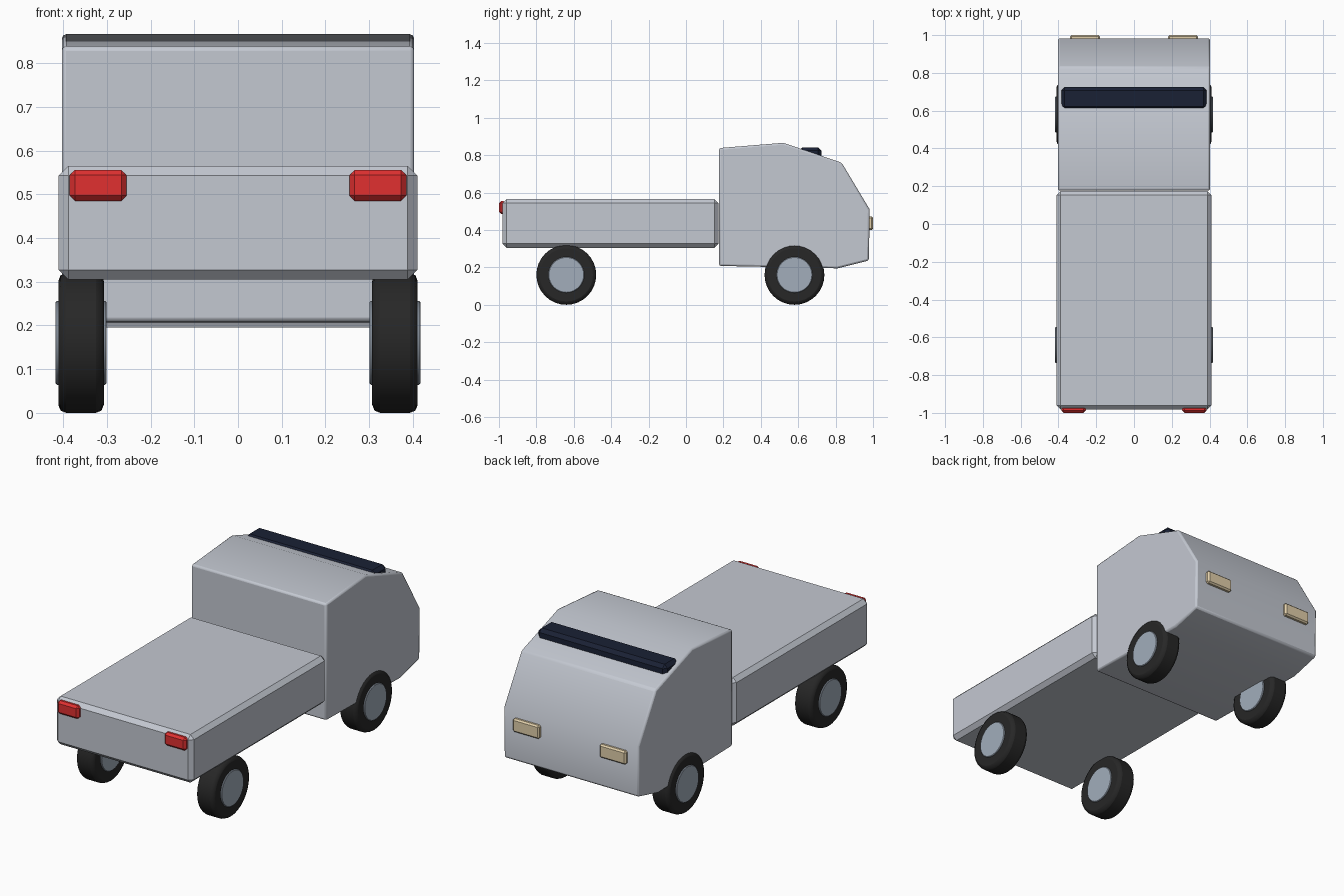
import bpy, bmesh, math
from mathutils import Matrix

if "Cube" in bpy.data.objects:
    bpy.data.objects.remove(bpy.data.objects["Cube"])


def material(name, rgb):
    m = bpy.data.materials.new(name)
    m.diffuse_color = (*rgb, 1)
    m.use_nodes = True
    m.node_tree.nodes["Principled BSDF"].inputs["Base Color"].default_value = m.diffuse_color
    return m


RUBBER = material("rubber", (0.02, 0.02, 0.02))
METAL = material("hub_metal", (0.36, 0.42, 0.5))
GLASS = material("dark_glass", (0.01, 0.015, 0.035))
RED = material("red_lens", (0.75, 0.03, 0.03))
AMBER = material("warm_lens", (0.75, 0.62, 0.4))
PAINT = material("grey_paint", (0.55, 0.58, 0.64))


def finish(name, bm, mat, bevel=0, segments=1, smooth=None):
    bmesh.ops.recalc_face_normals(bm, faces=bm.faces)
    me = bpy.data.meshes.new(name)
    bm.to_mesh(me)
    bm.free()
    me.materials.append(mat)
    ob = bpy.data.objects.new(name, me)
    bpy.context.collection.objects.link(ob)
    if bevel:
        mod = ob.modifiers.new("bevel", "BEVEL")
        mod.width, mod.segments = bevel, segments
        mod.limit_method = 'ANGLE'
        mod.angle_limit = math.radians(40)
    if smooth:
        bpy.ops.object.select_all(action='DESELECT')
        ob.select_set(True)
        bpy.context.view_layer.objects.active = ob
        bpy.ops.object.shade_smooth_by_angle(angle=math.radians(smooth))
    return ob


def box(name, x, y, z, mat, bevel):
    bm = bmesh.new()
    bmesh.ops.create_cube(bm, size=1)
    for v in bm.verts:
        v.co = [(a + b) / 2 + c * (b - a) for (a, b), c in zip((x, y, z), v.co)]
    return finish(name, bm, mat, bevel)


def disc(name, x, y, z, radius, mat, bevel, segments=1):
    bm = bmesh.new()
    bmesh.ops.create_cone(bm, cap_ends=True, segments=32, radius1=radius,
                          radius2=radius, depth=x[1] - x[0])
    bm.transform(Matrix.Translation((sum(x) / 2, y, z)) @ Matrix.Rotation(math.pi / 2, 4, 'Y'))
    return finish(name, bm, mat, bevel, segments, smooth=30)


# Cab: side profile extruded across the width
profile = [(0.177, 0.208), (0.177, 0.838), (0.52, 0.866), (0.832, 0.76),
           (0.982, 0.51), (0.978, 0.237), (0.81, 0.195)]
bm = bmesh.new()
face = bm.faces.new([bm.verts.new((-0.403, y, z)) for y, z in profile])
out = bmesh.ops.extrude_face_region(bm, geom=[face])
for v in out["geom"]:
    if isinstance(v, bmesh.types.BMVert):
        v.co.x = 0.403
finish("cab", bm, PAINT, 0.01, 2, smooth=35)

# Cargo bed and windscreen strip
box("cargo_bed", (-0.41, 0.41), (-0.982, 0.175), (0.305, 0.565), PAINT, 0.022)
box("windscreen", (-0.385, 0.385), (0.605, 0.725), (0.56, 0.842), GLASS, 0.018)

for side, s in (("left", -1), ("right", 1)):
    def span(a, b):
        return tuple(sorted((s * a, s * b)))
    # Lights
    box("tail_light_" + side, span(0.255, 0.385), (-1.0, -0.965), (0.485, 0.556), RED, 0.012)
    box("headlight_" + side, span(0.18, 0.338), (0.96, 1.0), (0.40, 0.472), AMBER, 0.008)
    # Wheels
    for end, y in (("rear", -0.64), ("front", 0.58)):
        disc(f"tyre_{end}_{side}", span(0.307, 0.411), y, 0.16, 0.16, RUBBER, 0.018, 2)
        disc(f"hub_{end}_{side}", span(0.301, 0.417), y, 0.16, 0.096, METAL, 0.003)
